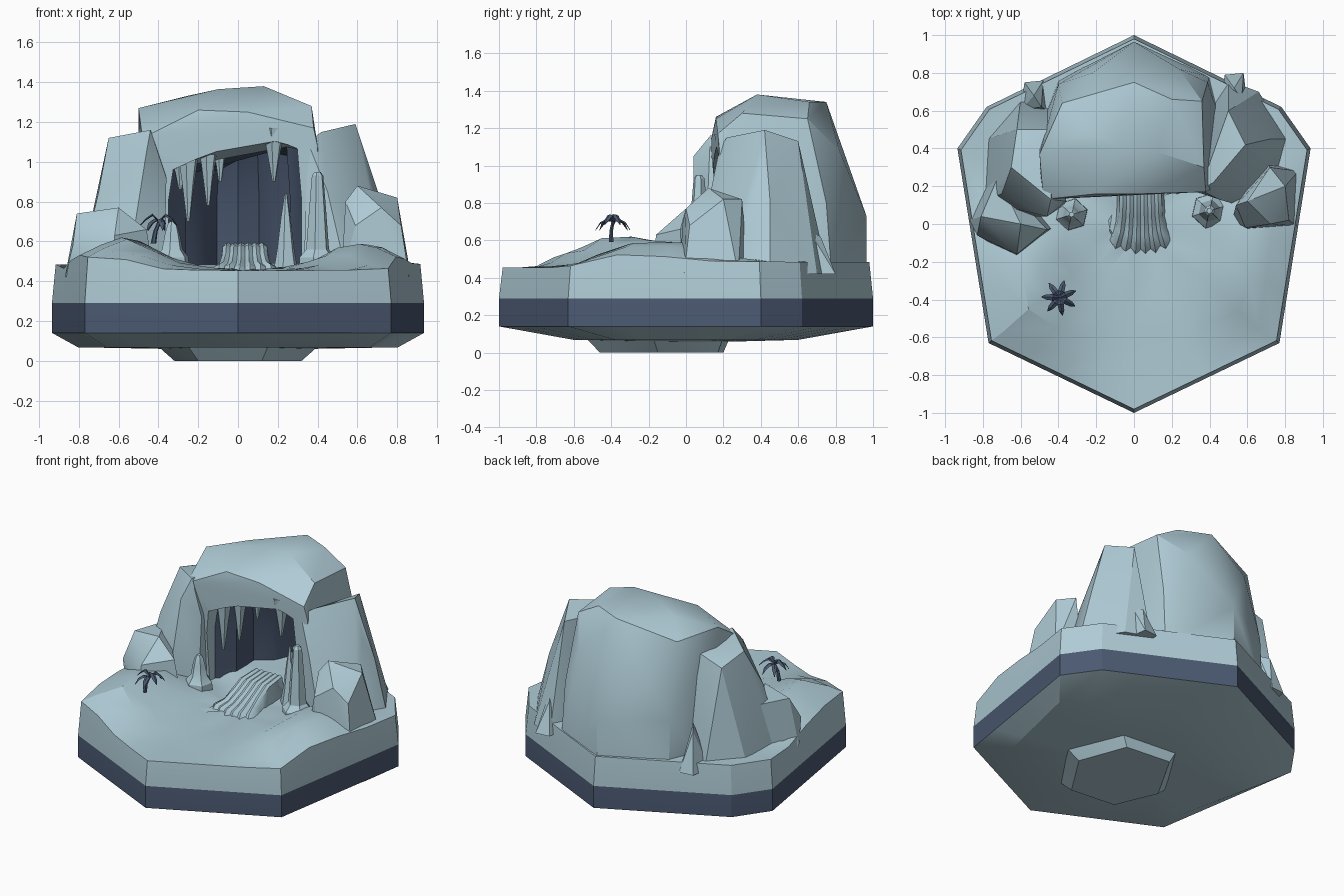
import bpy, bmesh, math, random
from mathutils import Vector

if "Cube" in bpy.data.objects:
    bpy.data.objects.remove(bpy.data.objects["Cube"])

random.seed(4)


def material(name, rgb):
    m = bpy.data.materials.new(name)
    m.diffuse_color = (*rgb, 1)
    m.use_nodes = True
    m.node_tree.nodes["Principled BSDF"].inputs["Base Color"].default_value = m.diffuse_color
    return m


ICE = material("pale_ice_rock", (0.43, 0.60, 0.67))
DARK = material("dark_slate", (0.07, 0.10, 0.165))


def finish(name, bm, mats=(ICE,), angle=28, recalc=True):
    if recalc:
        bmesh.ops.recalc_face_normals(bm, faces=bm.faces[:])
    me = bpy.data.meshes.new(name)
    bm.to_mesh(me)
    bm.free()
    ob = bpy.data.objects.new(name, me)
    bpy.context.collection.objects.link(ob)
    for m in mats:
        me.materials.append(m)
    if angle:
        smooth(ob, angle)
    return ob


def smooth(ob, angle=28):
    bpy.ops.object.select_all(action='DESELECT')
    ob.select_set(True)
    bpy.context.view_layer.objects.active = ob
    bpy.ops.object.shade_smooth_by_angle(angle=math.radians(angle))


def loft(bm, rings, mat=0, caps=True):
    """Skin a list of equal-length closed rings of points."""
    vs = [[bm.verts.new(p) for p in r] for r in rings]
    n = len(vs[0])
    for a, b in zip(vs, vs[1:]):
        for i in range(n):
            bm.faces.new((a[i], a[(i + 1) % n], b[(i + 1) % n], b[i])).material_index = mat
    if caps:
        for r in (vs[0][::-1], vs[-1]):
            bm.faces.new(r).material_index = mat
    return vs


def rock(name, pts, mats=(ICE,), angle=28):
    """Faceted boulder: hull of a few corner points."""
    bm = bmesh.new()
    for p in pts:
        bm.verts.new(p)
    out = bmesh.ops.convex_hull(bm, input=bm.verts[:])
    junk = [v for v in bm.verts if not v.link_faces]
    bmesh.ops.delete(bm, geom=junk, context='VERTS')
    return finish(name, bm, mats, angle)


def spike(name, x, y, profile, sides=6):
    """Tapered drip stone from (radius, z) pairs."""
    bm = bmesh.new()
    loft(bm, [[(x + r * math.cos(t * math.tau / sides + .3), y + r * math.sin(t * math.tau / sides + .3), z)
               for t in range(sides)] for r, z in profile])
    return finish(name, bm)


# ---- island base: underside, dark band, pale ground ----
corners = [(0, 1), (-.78, .62), (-.935, .4), (-.77, -.63), (0, -1), (.77, -.63), (.935, .4), (.78, .62)]
outline = []
for (ax, ay), (bx, by) in zip(corners, corners[1:] + corners[:1]):
    k = 1 if abs(ax - bx) < .16 and abs(ay - by) < .3 else 4
    outline += [(ax + (bx - ax) * i / k, ay + (by - ay) * i / k) for i in range(k)]


def ground(x, y):
    left = .16 * math.exp(-((x + .58) / .25) ** 2 - ((y + .3) / .4) ** 4)
    right = .14 * math.exp(-((x - .62) / .23) ** 2 - ((y + .12) / .4) ** 4)
    return .455 + left + right + (.03 if y > .3 else 0)


bm = bmesh.new()
under = [[(x * .4, y * .3, .06) for x, y in outline], [(x * .86, y * .6, .068) for x, y in outline],
         [(x, y, .14) for x, y in outline]]
loft(bm, under, 0)
loft(bm, [under[2], [(x, y, .29) for x, y in outline]], 1, caps=False)
tops = [[(x, y, .29) for x, y in outline]]
for s in (.98, .87, .74, .6, .45, .3, .14):
    j = 0 if s > .9 else .02
    ring = []
    for x, y in outline:
        px, py = x * s + random.uniform(-j, j), y * s + random.uniform(-j, j)
        ring.append((px, py, ground(px, py) + random.uniform(-j, j) * .4))
    tops.append(ring)
loft(bm, tops, 0)
bmesh.ops.remove_doubles(bm, verts=bm.verts[:], dist=.0005)
# drop the hidden cap between underside and band
inner = [f for f in bm.faces if len(f.verts) > 8 and .13 < f.calc_center_median().z < .3]
bmesh.ops.delete(bm, geom=inner, context='FACES_ONLY')
big = [f for f in bm.faces if len(f.verts) > 4]
bmesh.ops.triangulate(bm, faces=big)
finish("island_base", bm, (ICE, DARK), 24)

# ---- low foot under the island ----
foot = [(-.32, -.15), (-.2, -.43), (.12, -.46), (.32, -.15), (.2, .17), (-.12, .2)]
rock("foot_plate", [(x, y, 0) for x, y in foot] + [(x * 1.3, y * 1.18, .085) for x, y in foot])

# ---- cave shell with hollow ----
shell = rock("cave_shell", [
    (-.44, .2, .4), (-.5, .5, .4), (-.4, .76, .4), (0, .965, .4), (.4, .78, .4), (.47, .5, .4), (.42, .2, .4),
    (-.4, .74, .74), (0, .965, .73), (.39, .75, .8), (-.49, .16, .98), (.4, .18, 1.08),
    (-.5, .37, 1.27), (-.48, .13, 1.12), (-.2, .16, 1.26), (.05, .16, 1.25), (.38, .17, 1.17), (.37, .3, 1.28),
    (-.38, .64, 1.24), (-.22, .8, 1.1), (.36, .65, 1.25), (.24, .82, 1.08), (.0, .75, 1.34),
    (-.1, .42, 1.365), (.13, .38, 1.38), (.2, .66, 1.34), (-.26, .5, 1.33)], (ICE, DARK), 0)

plan = [(-.35, -.1), (.1, -.1), (.32, -.1), (.32, .25)]
for i in range(9):  # fluted back wall
    t = math.pi * (i + .5) / 9
    r = 1 if i % 2 else .86
    plan.append((.31 * r * math.cos(t), .28 + .54 * r * math.sin(t)))
plan.append((-.35, .25))


def roof(x, y):
    lip = 1.15 - (.42 * (.1 - x) if x < .1 else .38 * (x - .1))
    return lip - max(0, y - .3) * .22


bm = bmesh.new()
loft(bm, [[(x, y, .3) for x, y in plan],
          [(x, y, .8) for x, y in plan],
          [(x * .93, y * (.9 if y > .3 else 1), roof(x, y)) for x, y in plan]], 1)
bmesh.ops.triangulate(bm, faces=bm.faces[:])
for f in bm.faces:  # pale jambs near the mouth
    if f.calc_center_median().y < .2:
        f.material_index = 0
cutter = finish("cave_cutter", bm, (ICE, DARK), 0)
cutter.hide_render = True
mod = shell.modifiers.new("hollow", 'BOOLEAN')
mod.operation, mod.solver, mod.object = 'DIFFERENCE', 'EXACT', cutter
bpy.ops.object.select_all(action='DESELECT')
bpy.context.view_layer.objects.active = shell
shell.select_set(True)
bpy.ops.object.modifier_apply(modifier=mod.name)
bpy.data.objects.remove(cutter)
smooth(shell)

# ---- flanking rocks ----
rock("left_tall_rock", [
    (-.8, .12, .42), (-.78, .45, .42), (-.6, .66, .42), (-.38, .6, .42), (-.37, .1, .42), (-.56, .04, .42),
    (-.36, .12, .92), (-.46, .04, 1.05), (-.44, .13, 1.16), (-.65, .3, 1.12), (-.7, .16, .85),
    (-.62, .5, 1.07), (-.42, .5, 1.14)])
rock("left_boulder", [
    (-.87, .02, .42), (-.74, .3, .42), (-.42, -.02, .42), (-.62, -.18, .42), (-.81, .04, .74), (-.72, .25, .75),
    (-.46, -.03, .66), (-.62, -.16, .63), (-.6, 0, .77), (-.83, -.06, .58)])
rock("right_tall_rock", [
    (.33, .17, .42), (.36, .55, .42), (.5, .76, .42), (.66, .7, .42), (.82, .45, .42), (.76, .2, .42), (.55, .1, .42),
    (.35, .18, 1.1), (.42, .22, 1.15), (.59, .42, 1.19), (.5, .6, 1.13), (.66, .4, .95), (.72, .45, .8), (.45, .13, .85)])
rock("right_boulder", [
    (.52, .02, .42), (.62, -.03, .42), (.86, -.01, .42), (.87, .28, .42), (.7, .33, .42), (.54, .1, .8),
    (.6, .12, .88), (.72, .3, .82), (.8, .2, .82), (.82, .02, .68), (.59, -.02, .68), (.72, 0, .77)])
for i, (x, y, z) in enumerate([(-.53, .7, .68), (.53, .74, .62)]):
    rock("back_shard_%d" % i, [(x - .07, y - .1, .42), (x + .07, y - .1, .42), (x + .05, y + .06, .42),
                               (x - .05, y + .05, .42), (x, y - .02, z), (x + .04, y - .08, z + .03)])

# ---- stalactites and stalagmites ----
for i, (x, y, top, tip, r) in enumerate([(-.25, .2, 1.04, .7, .045), (-.15, .23, 1.1, .78, .045), (-.29, .26, 1., .86, .035),
                                         (-.09, .34, 1.1, .9, .035), (.18, .21, 1.17, .9, .05)]):
    spike("stalactite_%d" % i, x, y, [(r * 1.2, top), (r * .75, top - (top - tip) * .4), (.008, tip)])
for i, (x, y, r, top) in enumerate([(-.33, .05, .09, .7), (.4, .07, .1, .95)]):
    spike("stalagmite_%d" % i, x, y, [(r, .42), (r * .95, .52), (r * .6, .56), (r * .45, .56 + (top - .56) * .5),
                                      (r * .3, top - .02), (r * .15, top)])
spike("inner_stalagmite", .24, .22, [(.07, .42), (.045, .56), (.025, .72), (.006, .84)])

# ---- rippled flowstone ramp ----
bm = bmesh.new()
rows = [(.3, .12, .4), (.28, .12, .585), (.13, .13, .575), (.04, .135, .53), (-.05, .15, .49), (-.12, .18, .475), (-.15, .19, .43)]
N = 15
grid = []
for y, w, z in rows:
    row = []
    for i in range(N):
        u = i / (N - 1) * 2 - 1
        rib = .5 + .5 * math.cos(i * math.pi)
        edge = i in (0, N - 1)
        yy = y + (.05 * u * u - .02 * rib if y < 0 else 0)
        row.append(bm.verts.new((.035 + u * w, yy, .42 if edge else z + .01 * rib)))
    grid.append(row)
for a, b in zip(grid, grid[1:]):
    for i in range(N - 1):
        bm.faces.new((a[i], b[i], b[i + 1], a[i + 1]))
finish("flowstone_ramp", bm, angle=50)

# ---- little palm ----
bm = bmesh.new()
path = [(-.425, -.4, .59, .014), (-.415, -.4, .65, .011), (-.395, -.39, .7, .01)]
loft(bm, [[(x + r * math.cos(k * math.tau / 6), y + r * math.sin(k * math.tau / 6), z) for k in range(6)]
          for x, y, z, r in path])
finish("palm_trunk", bm, (DARK,))
bm = bmesh.new()
crown = Vector((-.395, -.39, .705))
for k in range(7):
    a = k * math.tau / 7 + .4
    d, s = Vector((math.cos(a), math.sin(a), 0)), Vector((-math.sin(a), math.cos(a), 0))
    lift = .05 if k % 3 == 0 else .015
    prev = None
    for r, w, z in [(0, .006, 0), (.035, .017, lift * .7), (.07, .014, lift * .5 - .015), (.095, .002, lift * .8 - .06)]:
        c = crown + d * r + Vector((0, 0, z))
        drop = Vector((0, 0, w * .5))
        cur = [bm.verts.new(p) for p in (c - s * w - drop, c, c + s * w - drop, c - Vector((0, 0, w * .5 + .004)))]
        if prev:
            for i in range(4):
                bm.faces.new((prev[i], prev[(i + 1) % 4], cur[(i + 1) % 4], cur[i]))
        prev = cur
finish("palm_fronds", bm, (DARK,))
